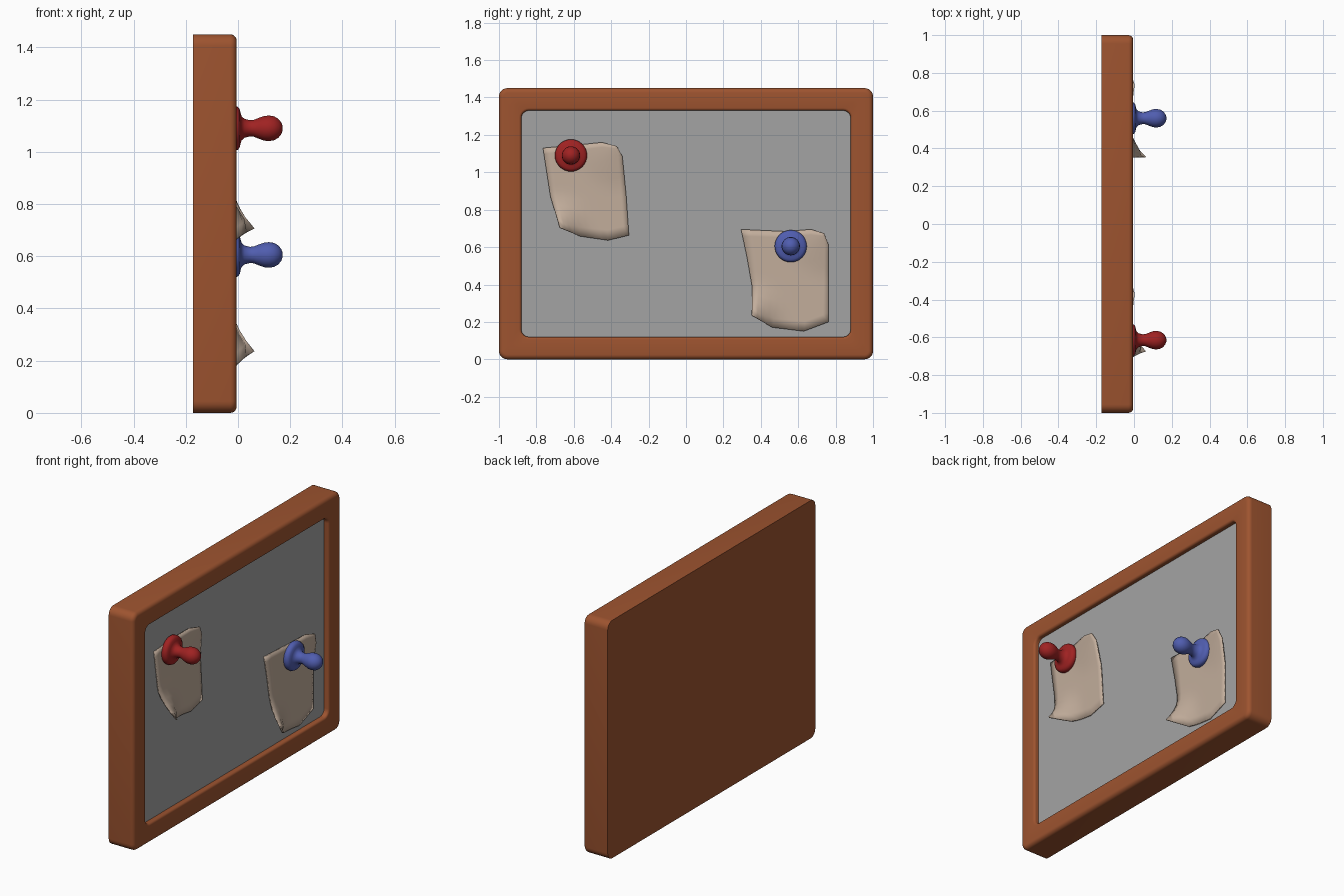
import bpy, bmesh, math
from mathutils import Vector, Matrix

if "Cube" in bpy.data.objects:
    bpy.data.objects.remove(bpy.data.objects["Cube"])


def material(name, rgb):
    m = bpy.data.materials.new(name)
    m.diffuse_color = (*rgb, 1)
    m.use_nodes = True
    m.node_tree.nodes["Principled BSDF"].inputs["Base Color"].default_value = m.diffuse_color
    return m


WOOD = material("brown wood", (0.34, 0.088, 0.029))
GREY = material("grey board", (0.37, 0.37, 0.37))
PAPER = material("tan paper", (0.54, 0.42, 0.33))
RED = material("red plastic", (0.35, 0.016, 0.016))
BLUE = material("blue plastic", (0.08, 0.11, 0.43))


def finish(bm, name, mat, angle=35):
    bmesh.ops.recalc_face_normals(bm, faces=bm.faces)
    me = bpy.data.meshes.new(name)
    bm.to_mesh(me)
    bm.free()
    me.materials.append(mat)
    ob = bpy.data.objects.new(name, me)
    bpy.context.collection.objects.link(ob)
    bpy.ops.object.select_all(action='DESELECT')
    ob.select_set(True)
    bpy.context.view_layer.objects.active = ob
    bpy.ops.object.shade_smooth_by_angle(angle=math.radians(angle))
    return ob


def bridge(bm, rings):
    for a, b in zip(rings, rings[1:]):
        n = len(a)
        for i in range(n):
            bm.faces.new((a[i], a[(i + 1) % n], b[(i + 1) % n], b[i]))


H = 1.45
FRONT = -0.005


# Frame: rounded rectangles lofted along a moulding cross-section
def rounded_ring(bm, x, inset, r, seg=6):
    hy, hz = 1 - inset, H / 2 - inset
    ring = []
    for k, (sy, sz) in enumerate(((1, 1), (-1, 1), (-1, -1), (1, -1))):
        for i in range(seg + 1):
            t = math.pi / 2 * (k + i / seg)
            ring.append(bm.verts.new((x, sy * (hy - r) + r * math.cos(t),
                                      H / 2 + sz * (hz - r) + r * math.sin(t))))
    return ring


def make_frame():
    section = [(-0.172, 0, 0.045)]
    b = 0.025
    for i in range(6):
        t = math.pi / 2 * i / 5
        ins = b * (1 - math.cos(t))
        section.append((FRONT - b + b * math.sin(t), ins, 0.045 - ins))
    b = 0.014
    for i in range(5):
        t = math.pi / 2 * i / 4
        ins = 0.12 - b + b * math.sin(t)
        section.append((FRONT - b + b * math.cos(t), ins, 0.04 + 0.12 - ins))
    section.append((-0.05, 0.12, 0.04))
    bm = bmesh.new()
    rings = [rounded_ring(bm, *s) for s in section]
    bridge(bm, rings)
    bm.faces.new(rings[0])
    bm.faces.new(rings[-1])
    finish(bm, "frame", WOOD)


# Board panel set into the frame
def make_board():
    bm = bmesh.new()
    bmesh.ops.create_cube(bm, size=1, matrix=Matrix.Translation((-0.045, 0, H / 2))
                          @ Matrix.Diagonal((0.02, 1.8, H - 0.2, 1)))
    finish(bm, "board_panel", GREY)


# Paper notes: a patch between four edges, with two lifted corners
def along(pts, t):
    s = min(t * (len(pts) - 1), len(pts) - 1.0001)
    i = int(s)
    return Vector(pts[i]).lerp(Vector(pts[i + 1]), s - i)


def make_note(name, top, right, bottom, left, n=12):
    tl, tr, bl, br = (Vector(p) for p in (top[0], top[-1], bottom[0], bottom[-1]))
    bm = bmesh.new()
    grid = []
    for j in range(n + 1):
        v = j / n
        row = []
        for i in range(n + 1):
            u = i / n
            p = (along(top, u) * (1 - v) + along(bottom, u) * v
                 + along(left, v) * (1 - u) + along(right, v) * u
                 - tl * (1 - u) * (1 - v) - tr * u * (1 - v)
                 - bl * (1 - u) * v - br * u * v)
            lift = (0.09 * max(0, 1 - (p - bl).length / 0.2) ** 2
                    + 0.03 * max(0, 1 - (p - tr).length / 0.22))
            row.append(bm.verts.new((-0.03 + lift, p.x, p.y)))
        grid.append(row)
    for j in range(n):
        for i in range(n):
            bm.faces.new((grid[j][i], grid[j + 1][i], grid[j + 1][i + 1], grid[j][i + 1]))
    ob = finish(bm, name, PAPER, 40)
    mod = ob.modifiers.new("thickness", 'SOLIDIFY')
    mod.thickness = 0.008
    mod.offset = 0


# Push pins: profile of (x, radius) turned about the x axis
PIN = [(-0.032, 0.078), (-0.026, 0.084), (-0.012, 0.086), (0.0, 0.082), (0.007, 0.072),
       (0.010, 0.058), (0.014, 0.046), (0.025, 0.036), (0.045, 0.031), (0.06, 0.032),
       (0.08, 0.040), (0.10, 0.047), (0.118, 0.049), (0.138, 0.046), (0.155, 0.036),
       (0.166, 0.022), (0.171, 0.008)]


def make_pin(name, y, z, mat, seg=32):
    bm = bmesh.new()
    rings = []
    for x, r in PIN:
        rings.append([bm.verts.new((x, y + r * math.cos(a), z + r * math.sin(a)))
                      for a in (2 * math.pi * i / seg for i in range(seg))])
    bridge(bm, rings)
    bm.faces.new(rings[0])
    bm.faces.new(rings[-1])
    finish(bm, name, mat, 60)


make_frame()
make_board()
make_note("upper_note",
          [(-0.765, 1.13), (-0.595, 1.145), (-0.45, 1.16), (-0.37, 1.14)],
          [(-0.37, 1.14), (-0.34, 1.085), (-0.32, 0.88), (-0.305, 0.663)],
          [(-0.675, 0.705), (-0.567, 0.658), (-0.417, 0.636), (-0.305, 0.663)],
          [(-0.765, 1.13), (-0.745, 1.0), (-0.725, 0.87), (-0.675, 0.705)])
make_note("lower_note",
          [(0.294, 0.695), (0.53, 0.684), (0.668, 0.695), (0.738, 0.674)],
          [(0.738, 0.674), (0.763, 0.61), (0.763, 0.40), (0.763, 0.20)],
          [(0.353, 0.235), (0.46, 0.171), (0.63, 0.15), (0.763, 0.20)],
          [(0.294, 0.695), (0.325, 0.55), (0.353, 0.39), (0.353, 0.235)])
make_pin("red_pin", -0.615, 1.09, RED)
make_pin("blue_pin", 0.56, 0.605, BLUE)
